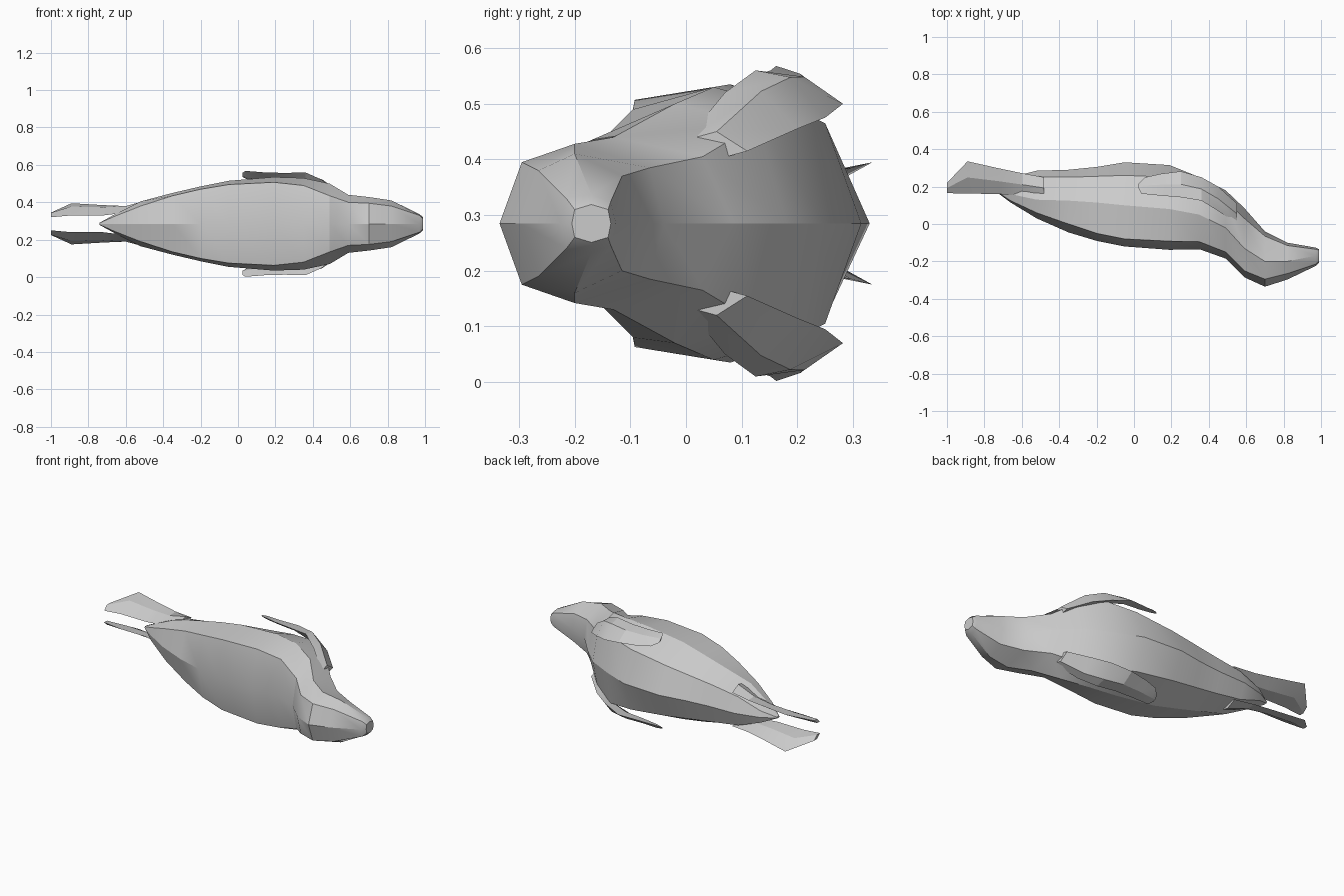
import bpy, bmesh

CZ = 0.285  # height of the symmetry plane


def loft(name, rings, angle):
    """Skin a list of closed point rings and cap both ends."""
    bm = bmesh.new()
    vr = [[bm.verts.new(p) for p in ring] for ring in rings]
    n = len(vr[0])
    for a, b in zip(vr, vr[1:]):
        for i in range(n):
            j = (i + 1) % n
            bm.faces.new((a[i], a[j], b[j], b[i]))
    bm.faces.new(vr[0])
    bm.faces.new(vr[-1])
    bmesh.ops.recalc_face_normals(bm, faces=bm.faces)
    me = bpy.data.meshes.new(name)
    bm.to_mesh(me)
    bm.free()
    ob = bpy.data.objects.new(name, me)
    bpy.context.collection.objects.link(ob)
    bpy.ops.object.select_all(action='DESELECT')
    ob.select_set(True)
    bpy.context.view_layer.objects.active = ob
    bpy.ops.object.shade_smooth_by_angle(angle=angle)
    return ob


def blade(name, stations):
    """Thin mirrored flipper: each station is x, (y, offset) of both edges, thickness."""
    for side, label in ((1, "upper"), (-1, "lower")):
        rings = []
        for x, ya, wa, yb, wb, t, sweep in stations:
            ym, wm = (ya + yb) / 2, (wa + wb) / 2
            pts = [(x, ya, wa), (x + sweep / 2, ym, wm + t / 2),
                   (x + sweep, yb, wb), (x + sweep / 2, ym, wm - t / 2)]
            rings.append([(px, py, CZ + side * pw) for px, py, pw in pts])
        loft(f"{name}_{label}", rings, 0.3)


# Body and head: x, y_min, (y, half width) x 3, y_max
body = [
    (.99, -.205, -.20, .025, -.17, .034, -.14, .025, -.135),
    (.97, -.225, -.215, .045, -.17, .052, -.135, .04, -.126),
    (.82, -.297, -.265, .095, -.20, .125, -.115, .085, -.10),
    (.70, -.335, -.295, .11, -.20, .143, -.065, .10, -.04),
    (.59, -.285, -.25, .115, -.13, .155, .03, .12, .085),
    (.49, -.185, -.15, .15, -.02, .215, .13, .18, .18),
    (.35, -.135, -.095, .205, .05, .245, .21, .20, .25),
    (.19, -.138, -.092, .222, .08, .25, .25, .18, .315),
    (-.05, -.12, -.08, .21, .10, .23, .26, .15, .33),
    (-.20, -.09, -.05, .185, .115, .20, .255, .13, .305),
    (-.35, -.045, 0, .15, .125, .165, .25, .11, .29),
    (-.52, .03, .06, .095, .13, .12, .25, .085, .285),
    (-.66, .115, .125, .04, .16, .05, .24, .035, .25),
    (-.74, .175, .178, .004, .185, .006, .20, .004, .205),
]
rings = []
for x, lo, y1, w1, y2, w2, y3, w3, hi in body:
    half = [(y1, w1), (y2, w2), (y3, w3)]
    rings.append([(x, lo, CZ)] + [(x, y, CZ + w) for y, w in half]
                 + [(x, hi, CZ)] + [(x, y, CZ - w) for y, w in reversed(half)])
loft("seal_body", rings, 0.4)

# Front flippers, folded back along the shoulders
blade("front_flipper", [
    (.55, .0, .15, .11, .13, .05, 0),
    (.45, .07, .235, .20, .17, .07, 0),
    (.36, .125, .275, .25, .19, .06, 0),
    (.25, .143, .272, .282, .215, .04, 0),
    (.14, .152, .275, .268, .222, .03, 0),
    (.04, .162, .283, .25, .232, .022, .02),
    (.025, .19, .273, .215, .25, .012, 0),
])

# Hind flippers, trailing past the tail
blade("hind_flipper", [
    (-.48, .135, .115, .25, .10, .04, 0),
    (-.60, .15, .06, .272, .095, .035, 0),
    (-.72, .16, .045, .297, .10, .032, 0),
    (-.89, .163, .045, .335, .11, .03, 0),
    (-1.0, .165, .035, .22, .06, .024, 0),
])
